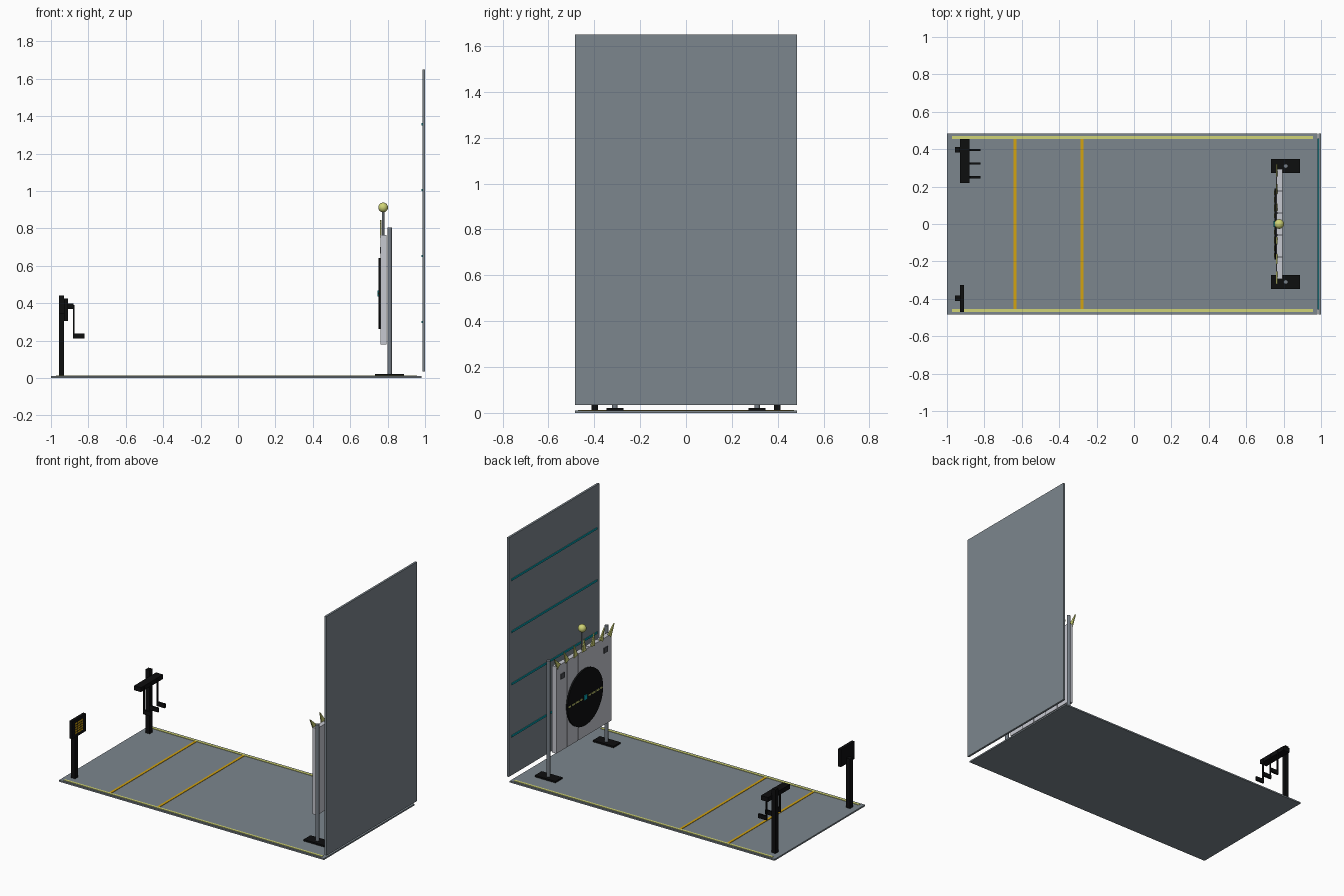
import bpy, bmesh, math
from mathutils import Matrix, Vector

if "Cube" in bpy.data.objects:
    bpy.data.objects.remove(bpy.data.objects["Cube"])


def srgb(r, g, b):
    def f(c):
        c /= 255
        return c / 12.92 if c <= 0.04045 else ((c + 0.055) / 1.055) ** 2.4
    return (f(r), f(g), f(b), 1)


def mat(name, *rgb):
    m = bpy.data.materials.new(name)
    m.diffuse_color = srgb(*rgb)
    m.use_nodes = True
    m.node_tree.nodes["Principled BSDF"].inputs["Base Color"].default_value = m.diffuse_color
    return m


SLATE = mat("slate grey", 124, 134, 141)
SILVER = mat("light silver", 198, 200, 208)
STEEL = mat("steel grey", 118, 126, 134)
BLACK = mat("black", 13, 14, 15)
DARK = mat("dark grey", 80, 83, 88)
PALE = mat("pale yellow", 208, 212, 118)
AMBER = mat("amber", 212, 164, 16)
TEAL = mat("teal", 8, 165, 180)


def finish(name, bm, material, smooth=False):
    bmesh.ops.recalc_face_normals(bm, faces=bm.faces)
    me = bpy.data.meshes.new(name)
    bm.to_mesh(me)
    bm.free()
    me.materials.append(material)
    ob = bpy.data.objects.new(name, me)
    bpy.context.collection.objects.link(ob)
    if smooth:
        bpy.context.view_layer.objects.active = ob
        ob.select_set(True)
        bpy.ops.object.shade_smooth_by_angle(angle=math.radians(40))
        ob.select_set(False)
    return ob


def box(name, x, y, z, material):
    """Box from (min, max) ranges on each axis."""
    bm = bmesh.new()
    bmesh.ops.create_cube(bm, size=1)
    for v in bm.verts:
        v.co = Vector(r[0] if c < 0 else r[1] for c, r in zip(v.co, (x, y, z)))
    return finish(name, bm, material)


def cylinder(name, start, end, radius, material, sides=24):
    a, b = Vector(start), Vector(end)
    bm = bmesh.new()
    bmesh.ops.create_cone(bm, cap_ends=True, segments=sides, radius1=radius,
                          radius2=radius, depth=(b - a).length)
    turn = (b - a).to_track_quat('Z', 'Y').to_matrix().to_4x4()
    bm.transform(Matrix.Translation((a + b) / 2) @ turn)
    return finish(name, bm, material, True)


# Floor with edge lines and crossing lines
box("floor", (-1, 0.98), (-0.483, 0.483), (0, 0.01), SLATE)
for s in (-1, 1):
    box("floor_edge_line", (-0.973, 0.957), (s * 0.463 - 0.008, s * 0.463 + 0.008),
        (0.009, 0.013), PALE)
for x in (-0.635, -0.277):
    box("floor_cross_line", (x - 0.008, x + 0.008), (-0.455, 0.455), (0.009, 0.013), AMBER)

# Back wall with horizontal strips
box("wall", (0.986, 1.0), (-0.483, 0.483), (0.035, 1.65), SLATE)
for z in (0.30, 0.652, 1.005, 1.357):
    box("wall_strip", (0.981, 0.987), (-0.457, 0.457), (z - 0.006, z + 0.006), TEAL)

# Hook rack
box("rack_post", (-0.958, -0.929), (0.383, 0.412), (0.008, 0.44), BLACK)
box("rack_bar", (-0.931, -0.879), (0.22, 0.455), (0.368, 0.398), BLACK)
for y in (0.395, 0.323, 0.25):
    box("rack_hook_rod", (-0.882, -0.874), (y - 0.004, y + 0.004), (0.22, 0.39), BLACK)
    box("rack_hook_foot", (-0.882, -0.82), (y - 0.006, y + 0.006), (0.21, 0.238), BLACK)

# Sign on a post, with rows of dashes
box("sign_post", (-0.958, -0.929), (-0.412, -0.383), (0.008, 0.345), BLACK)
box("sign_panel", (-0.93, -0.91), (-0.47, -0.325), (0.305, 0.425), BLACK)
for row in range(5):
    for col in range(3):
        y, z = -0.428 + col * 0.03, 0.333 + row * 0.016
        box("sign_dash", (-0.911, -0.908), (y - 0.012, y + 0.012),
            (z - 0.005, z + 0.005), AMBER)

# Stand posts and feet
for s in (-1, 1):
    y = s * 0.31
    cylinder("stand_post", (0.811, y, 0.015), (0.811, y, 0.805), 0.012, STEEL)
    box("stand_foot", (0.733, 0.887), (y - 0.037, y + 0.037), (0.008, 0.021), BLACK)
    # Upper corner plates on the board
    box("board_plate", (0.758, 0.765), (s * 0.23 - 0.02, s * 0.23 + 0.02),
        (0.665, 0.7), DARK)

# Target board: five planks with dark seams
W = 0.59 / 5
for i in range(5):
    y = -0.295 + i * W
    box("board_plank", (0.763, 0.795), (y + 0.002, y + W - 0.002), (0.18, 0.765), SILVER)
    if i:
        box("board_seam", (0.766, 0.793), (y - 0.003, y + 0.003), (0.183, 0.762), DARK)

# Target disc with a dashed line and a small centre
CZ = 0.452
cylinder("target_disc", (0.752, 0, CZ), (0.766, 0, CZ), 0.19, BLACK, 48)
for s in (-1, 1):
    for d, half in ((0.045, 0.012), (0.085, 0.018), (0.13, 0.014), (0.168, 0.012)):
        box("target_dash", (0.749, 0.753), (s * d - half, s * d + half),
            (CZ - 0.005, CZ + 0.005), PALE)
box("target_centre", (0.747, 0.753), (-0.016, 0.016), (CZ - 0.016, CZ + 0.016), TEAL)

# Crown of flat spikes fanning outward along the board top
for i in range(-3, 4):
    base, lean = i * 0.09, math.radians(12 * i)
    bm = bmesh.new()
    pts = [(-0.02, 0), (0.02, 0), (0, 0.085)]
    rows = []
    for x in (0.758, 0.766):
        rows.append([bm.verts.new((x, base + p * math.cos(lean) + q * math.sin(lean),
                                   0.76 - p * math.sin(lean) + q * math.cos(lean)))
                     for p, q in pts])
    a, b = rows
    bm.faces.new(a)
    bm.faces.new(b[::-1])
    for k in range(3):
        n = (k + 1) % 3
        bm.faces.new((a[k], b[k], b[n], a[n]))
    finish("crown_spike", bm, PALE)

# Ball on a stem
cylinder("ball_stem", (0.776, 0, 0.76), (0.776, 0, 0.9), 0.006, STEEL, 12)
bm = bmesh.new()
bmesh.ops.create_uvsphere(bm, u_segments=24, v_segments=16, radius=0.026)
bm.transform(Matrix.Translation((0.776, 0, 0.912)))
finish("ball", bm, PALE, True)
